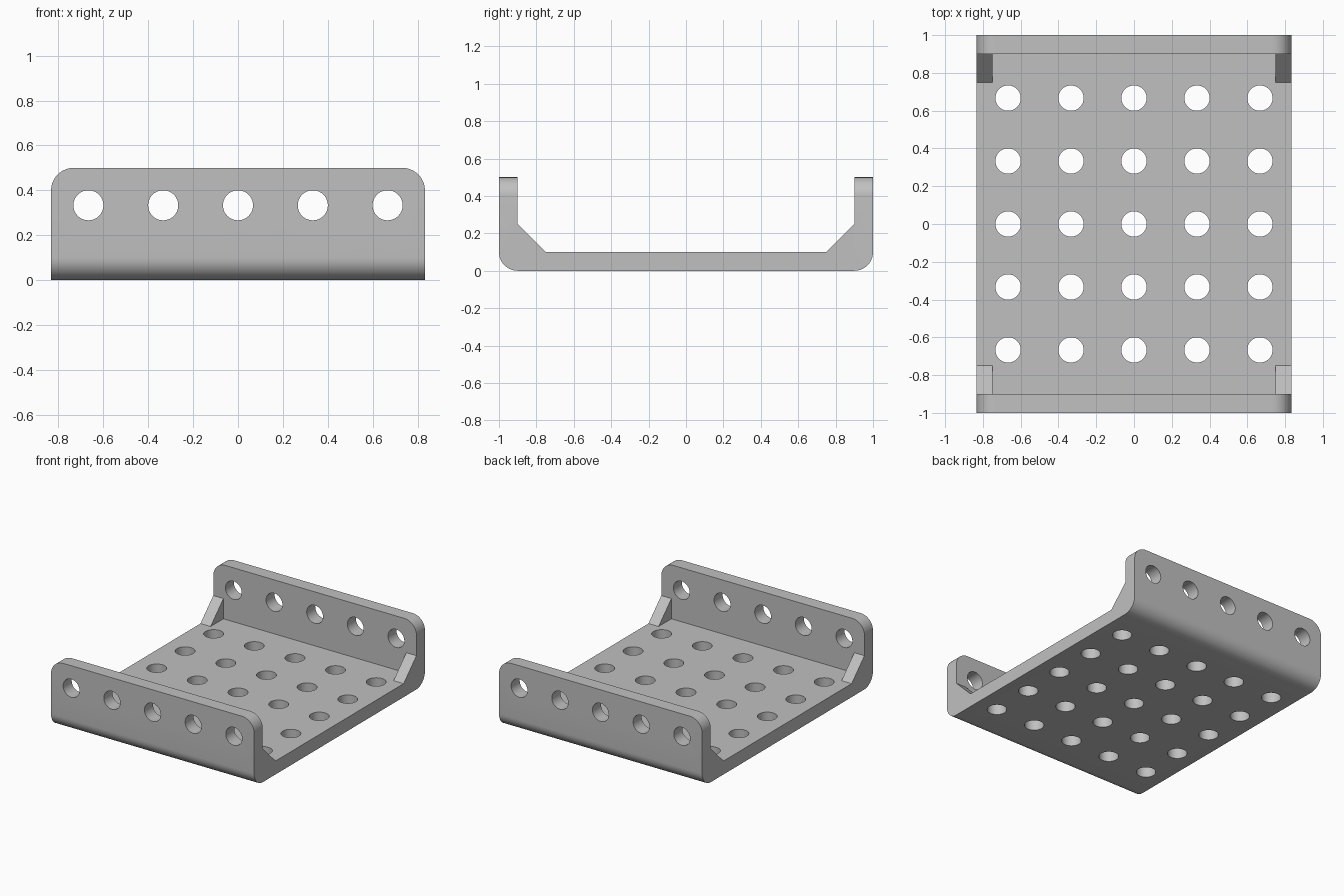
import bpy, bmesh
from math import radians
from mathutils import Matrix

HALF_W, HALF_L, HEIGHT, WALL = 0.833, 1.0, 0.5, 0.1
PITCH, HOLE_R = 1 / 3, 0.067
BRACE_W, BRACE = 0.083, 0.15

if "Cube" in bpy.data.objects:
    bpy.data.objects.remove(bpy.data.objects["Cube"], do_unlink=True)

grey = bpy.data.materials.new("plain grey")
grey.use_nodes = True
colour = (0.53, 0.53, 0.53, 1)
grey.diffuse_color = colour
grey.node_tree.nodes["Principled BSDF"].inputs["Base Color"].default_value = colour


def extrude_profile(bm, profile, x0, x1):
    """Extrude a closed (y, z) outline along x."""
    face = bm.faces.new([bm.verts.new((x0, y, z)) for y, z in profile])
    out = bmesh.ops.extrude_face_region(bm, geom=[face])
    verts = [g for g in out["geom"] if isinstance(g, bmesh.types.BMVert)]
    bmesh.ops.translate(bm, verts=verts, vec=(x1 - x0, 0, 0))


def finish(bm, name):
    bmesh.ops.recalc_face_normals(bm, faces=bm.faces)
    mesh = bpy.data.meshes.new(name)
    bm.to_mesh(mesh)
    bm.free()
    mesh.materials.append(grey)
    obj = bpy.data.objects.new(name, mesh)
    bpy.context.collection.objects.link(obj)
    return obj


def combine(target, tool, operation):
    mod = target.modifiers.new(operation, 'BOOLEAN')
    mod.operation, mod.object, mod.solver = operation, tool, 'EXACT'
    bpy.context.view_layer.objects.active = target
    bpy.ops.object.modifier_apply(modifier=mod.name)
    bpy.data.objects.remove(tool, do_unlink=True)


# U-shaped channel
inner = HALF_L - WALL
half = [(HALF_L, 0), (HALF_L, HEIGHT), (inner, HEIGHT), (inner, WALL)]
bm = bmesh.new()
extrude_profile(bm, half + [(-y, z) for y, z in reversed(half)], -HALF_W, HALF_W)


# Rounded lower bends and upper wall corners
def is_rounded(edge):
    a, b = (v.co for v in edge.verts)
    bend = abs(a.x - b.x) > 1 and max(a.z, b.z) < 0.01
    corner = abs(a.y - b.y) > 0.01 and abs(a.x - b.x) < 0.01 and min(a.z, b.z) > HEIGHT - 0.01
    return bend or corner


bmesh.ops.bevel(bm, geom=[e for e in bm.edges if is_rounded(e)], offset=0.1,
                segments=10, profile=0.5, affect='EDGES')
bracket = finish(bm, "bracket")

# Triangular corner braces
bm = bmesh.new()
for sx in (-1, 1):
    for sy in (-1, 1):
        triangle = [(sy * inner, WALL), (sy * (inner - BRACE), WALL), (sy * inner, WALL + BRACE)]
        extrude_profile(bm, triangle, sx * (HALF_W - BRACE_W), sx * HALF_W)
combine(bracket, finish(bm, "braces"), 'UNION')

# Grid of floor holes and a row of holes through both walls
bm = bmesh.new()


def add_drill(matrix, depth):
    bmesh.ops.create_cone(bm, cap_ends=True, segments=40, radius1=HOLE_R,
                          radius2=HOLE_R, depth=depth, matrix=matrix)


for i in range(-2, 3):
    x = i * PITCH
    add_drill(Matrix.Translation((x, 0, PITCH)) @ Matrix.Rotation(radians(90), 4, 'X'), 2.4)
    for j in range(-2, 3):
        add_drill(Matrix.Translation((x, j * PITCH, WALL / 2)), 0.2)
drills = finish(bm, "drills")
drills.hide_render = True
combine(bracket, drills, 'DIFFERENCE')

# Smooth bends and bores, sharp edges elsewhere
bpy.ops.object.select_all(action='DESELECT')
bracket.select_set(True)
bpy.context.view_layer.objects.active = bracket
bpy.ops.object.shade_smooth_by_angle(angle=radians(30))
